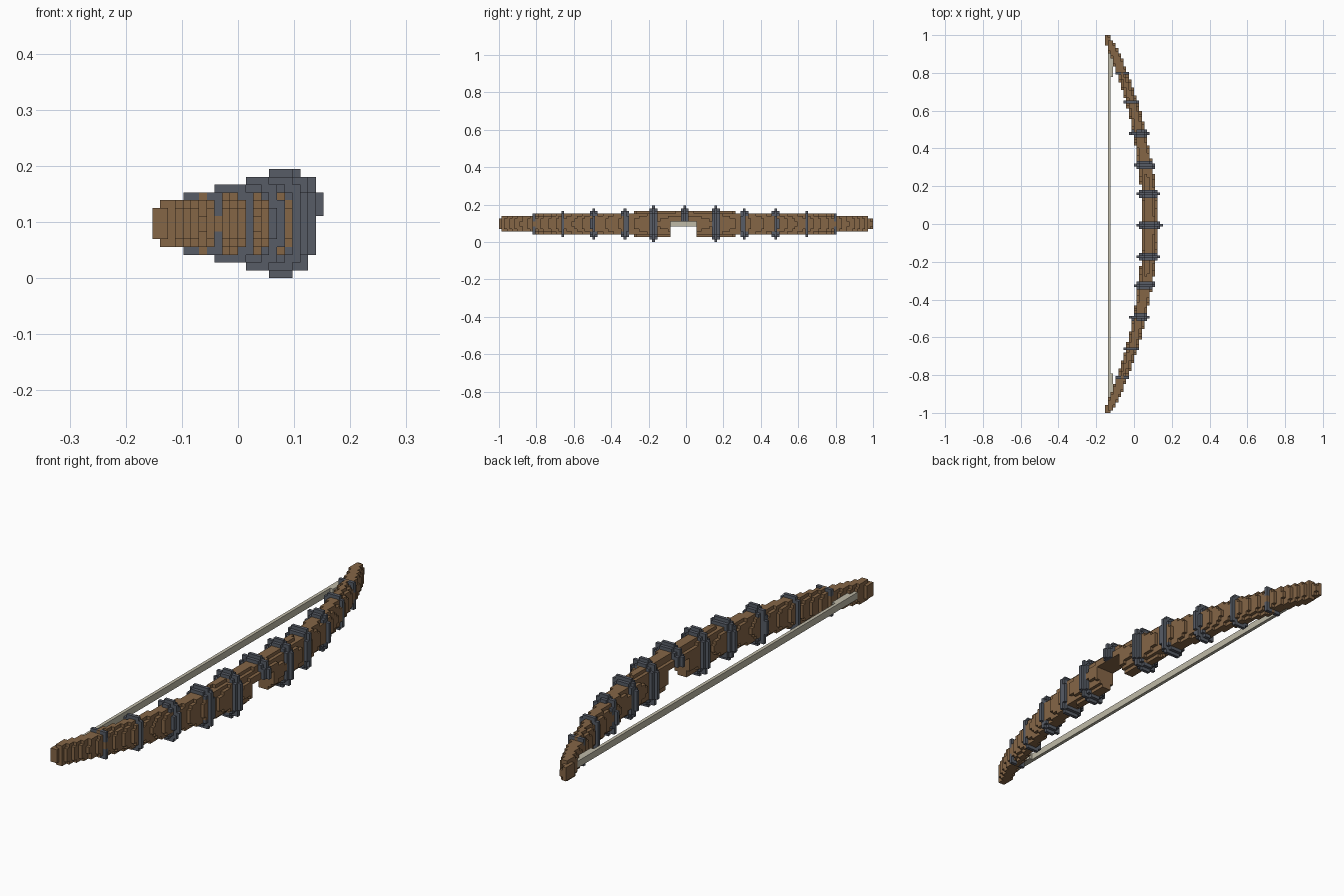
import bpy
import bmesh
from mathutils import Vector

cube = bpy.data.objects.get("Cube")
if cube:
    bpy.data.objects.remove(cube, do_unlink=True)

V = 2 / 144        # block size
HALF = 72          # blocks from middle to tip
STEP = 11.7        # blocks between bands
MID_Z = 7


def material(name, rgb):
    m = bpy.data.materials.new(name)
    m.use_nodes = True
    m.diffuse_color = (*rgb, 1)
    m.node_tree.nodes["Principled BSDF"].inputs["Base Color"].default_value = (*rgb, 1)
    return m


def inside(i, k, cx, a, b):
    """Is block (i, k) within a rounded section of half sizes a, b?"""
    if a <= 0 or b <= 0:
        return False
    return abs((i + 0.5 - cx) / a) ** 2.5 + abs((k + 0.5 - MID_Z) / b) ** 2.5 <= 1


# Bow stave and raised bands
wood, bands, string = set(), set(), set()
band_rows = [round(n * STEP) for n in range(-5, 6)]
for j in range(-HALF, HALF):
    d = j + 1
    u = abs(d) / 71
    cx = 6 - 15.84 * u * u
    taper = min(1, ((HALF + 1 - abs(d)) / 4) ** 0.5)
    near = min(abs(d - r) for r in band_rows)
    # crest is one block wide, its shoulders are lower
    shoulder = 0.9 * near
    banded = near == 0 or (near == 1 and u < 0.55)
    for i in range(-11, 11):
        for k in range(14):
            # arrow rest cut below the grip
            if -6 <= j < 4 and k < 8:
                continue
            if inside(i, k, cx, (3 - 1.1 * u) * taper, (5 - 1.8 * u) * taper):
                wood.add((i, j, k))
            elif banded and inside(i, k, cx, 5 - 2.6 * u - shoulder,
                                   7 - 2 * u - 1.3 * u * u - shoulder):
                bands.add((i, j, k))

# Bowstring, thicker toward both ends
for j in range(-67, 66):
    for k in (6, 7):
        string.add((-10, j, k))
        if abs(j + 1) > 56:
            string.add((-9, j, k))
string -= wood | bands
solid = wood | bands | string


def build(name, cells, mat):
    """Make a mesh of the exposed block faces."""
    bm = bmesh.new()
    cache = {}

    def vert(p):
        key = tuple(round(c) for c in p)
        if key not in cache:
            cache[key] = bm.verts.new(Vector(key) * V)
        return cache[key]

    for cell in sorted(cells):
        for axis in range(3):
            for side in (0, 1):
                other = list(cell)
                other[axis] += 2 * side - 1
                if tuple(other) in solid:
                    continue
                base = Vector(cell)
                base[axis] += side
                s, t = Vector((0, 0, 0)), Vector((0, 0, 0))
                s[(axis + 1) % 3] = 1
                t[(axis + 2) % 3] = 1
                corners = [base, base + s, base + s + t, base + t]
                if not side:
                    corners.reverse()
                bm.faces.new([vert(c) for c in corners])
    mesh = bpy.data.meshes.new(name)
    bm.to_mesh(mesh)
    bm.free()
    mesh.materials.append(mat)
    obj = bpy.data.objects.new(name, mesh)
    bpy.context.collection.objects.link(obj)


build("bow_stave", wood, material("brown wood", (0.235, 0.133, 0.062)))
build("bow_bands", bands, material("slate grey", (0.095, 0.107, 0.133)))
build("bowstring", string, material("pale string", (0.52, 0.49, 0.39)))
